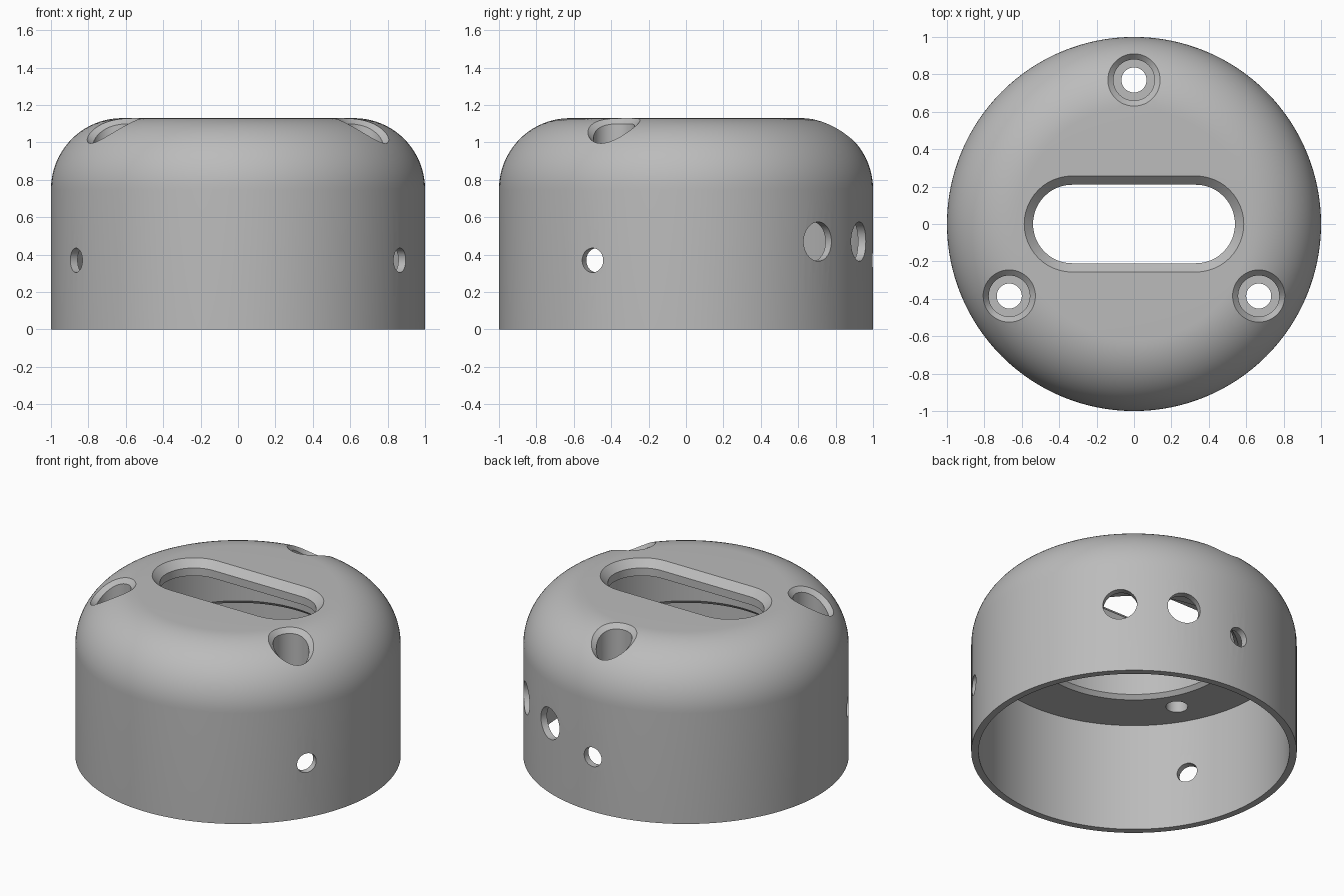
import bpy
import bmesh
from math import sin, cos, pi, radians, sqrt, hypot
from mathutils import Matrix

if "Cube" in bpy.data.objects:
    bpy.data.objects.remove(bpy.data.objects["Cube"], do_unlink=True)

HEIGHT, RADIUS, FILLET = 1.13, 1.0, 0.38
SHOULDER = HEIGHT - FILLET      # height where the rounding starts
FLAT = RADIUS - FILLET          # radius of the flat top

grey = bpy.data.materials.new("plain grey")
grey.use_nodes = True
colour = (0.5, 0.5, 0.5, 1)
grey.diffuse_color = colour
grey.node_tree.nodes["Principled BSDF"].inputs["Base Color"].default_value = colour


def finish(name, bm):
    bmesh.ops.recalc_face_normals(bm, faces=bm.faces)
    mesh = bpy.data.meshes.new(name)
    bm.to_mesh(mesh)
    bm.free()
    obj = bpy.data.objects.new(name, mesh)
    bpy.context.collection.objects.link(obj)
    mesh.materials.append(grey)
    return obj


def loft(name, rings):
    """Closed solid through a stack of equally sized point rings."""
    bm = bmesh.new()
    loops = [[bm.verts.new(p) for p in ring] for ring in rings]
    for low, high in zip(loops, loops[1:]):
        for i in range(len(low)):
            j = (i + 1) % len(low)
            bm.faces.new((low[i], low[j], high[j], high[i]))
    bm.faces.new(loops[0])
    bm.faces.new(loops[-1])
    return finish(name, bm)


def dome_height(x, y):
    out = min(max(hypot(x, y) - FLAT, 0), FILLET)
    return SHOULDER + sqrt(FILLET ** 2 - out ** 2)


# Hollow body: rounded top, thin wall, stepped bore under the roof
def make_body():
    arc = [(FLAT + FILLET * sin(a), SHOULDER + FILLET * cos(a))
           for a in (pi / 2 * i / 20 for i in range(21))]
    inside = [(0.955, 0), (0.955, 0.735), (0.64, 0.735), (0.615, 0.76), (0.615, 1.03), (0, 1.03)]
    profile = [(0, HEIGHT)] + arc + [(RADIUS, 0)] + inside
    bm = bmesh.new()
    verts = [bm.verts.new((r, 0, z)) for r, z in profile]
    edges = [bm.edges.new(pair) for pair in zip(verts, verts[1:])]
    bmesh.ops.spin(bm, geom=verts + edges, cent=(0, 0, 0), axis=(0, 0, 1),
                   angle=2 * pi, steps=128, use_duplicate=False)
    bmesh.ops.remove_doubles(bm, verts=bm.verts, dist=1e-4)
    return finish("cap_body", bm)


# Long slot with a chamfered upper edge
def slot_ring(r, z, half=0.33, n=24):
    ring = []
    for side, start in ((1, -pi / 2), (-1, pi / 2)):
        ring += [(side * half + r * cos(start + pi * i / n), r * sin(start + pi * i / n), z)
                 for i in range(n + 1)]
    return ring


def slot_cutter():
    levels = ((0.21, 0.9), (0.21, HEIGHT - 0.047), (0.257, HEIGHT), (0.307, HEIGHT + 0.05))
    return loft("slot_cutter", [slot_ring(r, z) for r, z in levels])


# Screw hole with a deep counterbore and an edge chamfer that follows the dome
def screw_cutter(angle, n=48):
    cx, cy = 0.77 * cos(angle), 0.77 * sin(angle)

    def ring(r, z=None, lift=0.0, surface_r=0.14):
        points = []
        for i in range(n):
            c, s = cos(2 * pi * i / n), sin(2 * pi * i / n)
            height = z
            if z is None:
                height = dome_height(cx + surface_r * c, cy + surface_r * s) + lift
            points.append((cx + r * c, cy + r * s, height))
        return points

    return loft("screw_cutter", [
        ring(0.067, 0.6), ring(0.067, 0.83), ring(0.11, 0.83),
        ring(0.11, lift=-0.03), ring(0.14), ring(0.17, lift=0.03), ring(0.17, 1.4)])


# Round hole through one side of the wall
def side_cutter(angle, radius, z):
    bm = bmesh.new()
    turn = Matrix.Rotation(angle, 4, 'Z') @ Matrix.Translation((1, 0, z)) @ Matrix.Rotation(pi / 2, 4, 'Y')
    bmesh.ops.create_cone(bm, cap_ends=True, segments=48, radius1=radius,
                          radius2=radius, depth=0.4, matrix=turn)
    return finish("side_cutter", bm)


body = make_body()
cutters = [slot_cutter()]
for degrees in (90, 210, 330):
    cutters.append(screw_cutter(radians(degrees)))
    cutters.append(side_cutter(radians(degrees), 0.065, 0.37))
for degrees in (45, 68):
    cutters.append(side_cutter(radians(degrees), 0.105, 0.47))

# Cut every hole, then discard the cutters
bpy.ops.object.select_all(action='DESELECT')
bpy.context.view_layer.objects.active = body
body.select_set(True)
for cutter in cutters:
    cutter.hide_render = True
    cut = body.modifiers.new("hole", 'BOOLEAN')
    cut.operation, cut.solver, cut.object = 'DIFFERENCE', 'EXACT', cutter
    bpy.ops.object.modifier_apply(modifier=cut.name)
    bpy.data.objects.remove(cutter, do_unlink=True)

bpy.ops.object.shade_smooth_by_angle(angle=radians(25))
